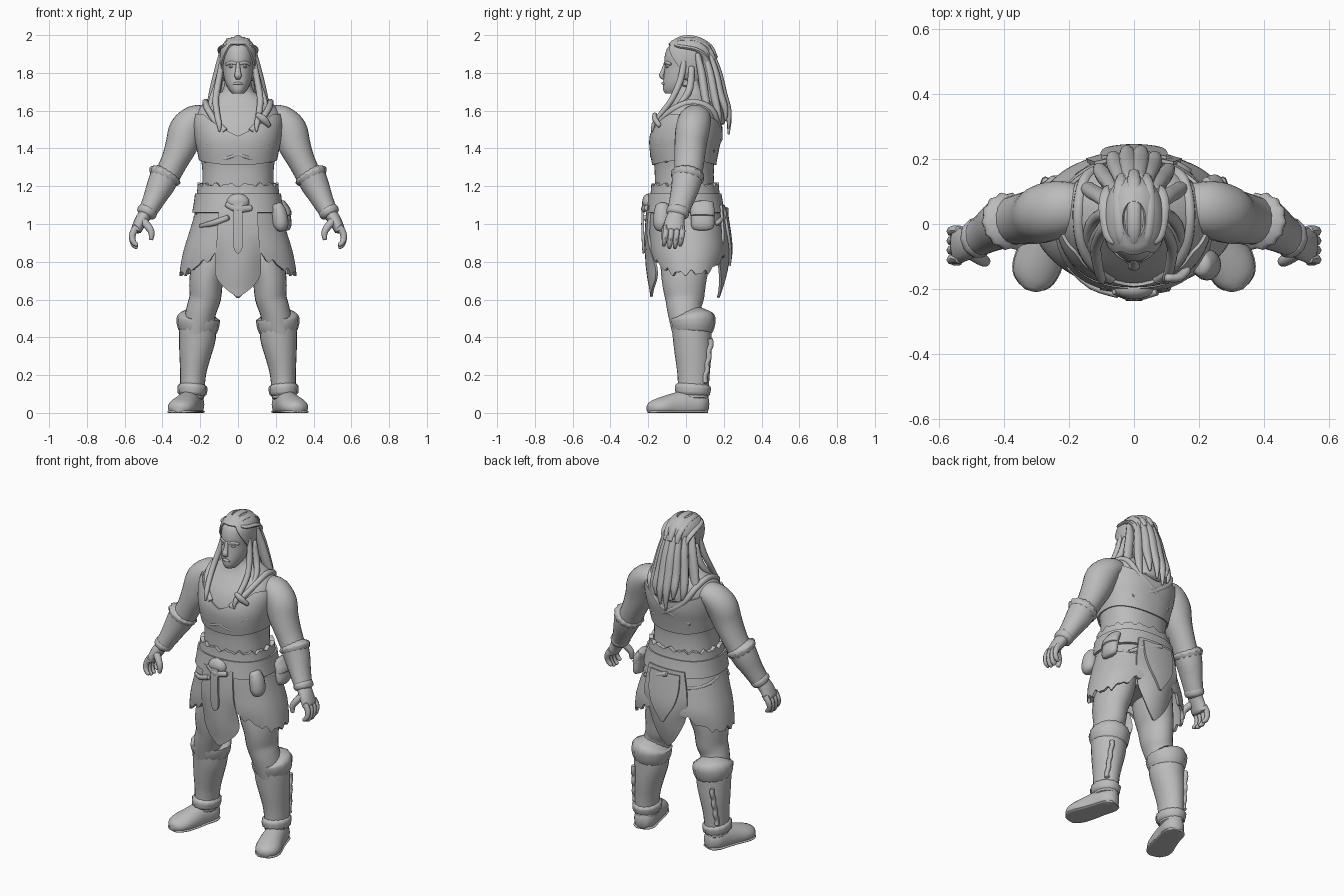
import bpy, bmesh, math
from math import sin, cos, pi, radians
from mathutils import Vector

grey = bpy.data.materials.new("stone_grey")
grey.diffuse_color = (0.5, 0.5, 0.5, 1)


def finish(name, verts, faces, mirror=False, thick=0, angle=50):
    me = bpy.data.meshes.new(name)
    me.from_pydata([tuple(v) for v in verts], [], faces)
    ob = bpy.data.objects.new(name, me)
    bpy.context.collection.objects.link(ob)
    me.materials.append(grey)
    if thick:
        mod = ob.modifiers.new("thickness", 'SOLIDIFY')
        mod.thickness, mod.offset = thick, 0
    if mirror:
        ob.modifiers.new("mirror", 'MIRROR').use_mirror_merge = False
    bpy.ops.object.select_all(action='DESELECT')
    bpy.context.view_layer.objects.active = ob
    ob.select_set(True)
    bpy.ops.object.convert(target='MESH')
    bm = bmesh.new()
    bm.from_mesh(ob.data)
    bmesh.ops.recalc_face_normals(bm, faces=bm.faces)
    bm.to_mesh(ob.data)
    bm.free()
    bpy.ops.object.shade_smooth_by_angle(angle=radians(angle))
    return ob


def spline(P, i, t):
    a, b, c, d = P[max(i - 1, 0)], P[i], P[i + 1], P[min(i + 2, len(P) - 1)]
    return [0.5 * (2*q + (r - p)*t + (2*p - 5*q + 4*r - s)*t*t + (3*q - p - 3*r + s)*t**3)
            for p, q, r, s in zip(a, b, c, d)]


def grid(rows, cols, closed):
    n = cols if closed else cols - 1
    return [(r*cols + c, r*cols + (c+1) % cols, (r+1)*cols + (c+1) % cols, (r+1)*cols + c)
            for r in range(rows - 1) for c in range(n)]


def tube(name, pts, ref=(0, 1, 0), mirror=False, sides=16, steps=3, jag=0, floor=False):
    """Smooth loft through (x, y, z, radius_u, radius_v); radius_v lies along ref."""
    P = [spline(pts, i, k/steps) for i in range(len(pts) - 1) for k in range(steps)] + [pts[-1]]
    C = [Vector(p[:3]) for p in P]
    T = [(C[min(i+1, len(C)-1)] - C[max(i-1, 0)]).normalized() for i in range(len(C))]
    rings = [(C[i], T[i], max(P[i][3], .002), max(P[i][4], .002)) for i in range(len(C))]
    c, t, u, v = rings[0]
    d, s, w, x = rings[-1]
    rings = [(c - t*min(u, v)*.3, t, u*.6, v*.6)] + rings + [(d + s*min(w, x)*.3, s, w*.6, x*.6)]
    verts = []
    for c, t, ru, rv in rings:
        vv = (Vector(ref) - t*t.dot(Vector(ref))).normalized()
        uu = vv.cross(t)
        for k in range(sides):
            a, j = 2*pi*k/sides, 1 + jag*(-1)**k
            p = c + uu*(ru*j*cos(a)) + vv*(rv*j*sin(a))
            if floor:
                p.z = max(p.z, 0)
            verts.append(p)
    n = len(rings)
    faces = grid(n, sides, True) + [tuple(range(sides)), tuple(range((n-1)*sides, n*sides))]
    return finish(name, verts, faces, mirror)


def skin(table, power=2.3):
    """Surface function from rows (z, half_width, y_front, y_back)."""
    def at(z, a, off=0):
        z = min(max(z, table[0][0]), table[-1][0])
        i = max(k for k in range(len(table) - 1) if table[k][0] <= z)
        t = (z - table[i][0]) / (table[i+1][0] - table[i][0])
        _, rx, yf, yb = spline(table, i, t)
        sp = lambda q: math.copysign(abs(q)**(2/power), q)
        return Vector(((rx + off)*sp(cos(a)), (yf + yb)/2 + ((yb - yf)/2 + off)*sp(sin(a)), z))
    return at


def shell(name, surf, lo, hi, off=0, thick=0, cols=72, rows=12, capped=False):
    verts = []
    for r in range(rows):
        for c in range(cols):
            a = 2*pi*c/cols
            l, h = (f(a) if callable(f) else f for f in (lo, hi))
            verts.append(surf(l + (h - l)*r/(rows - 1), a, off))
    faces = grid(rows, cols, True)
    if capped:
        faces += [tuple(range(cols)), tuple(range((rows-1)*cols, rows*cols))]
    return finish(name, verts, faces, thick=thick)


def strap(name, surf, pts, r=.018, off=-.006, mirror=False):
    P = [tuple(surf(z, radians(a), off)) + (r, r) for a, z in pts]
    return tube(name, P, ref=(.3, .2, 1), mirror=mirror, sides=8)


def flap(name, rows, bend=.02, thick=.014):
    """Hanging cloth from rows (z, half_width, y); its sides bend inward towards the bottom."""
    R = [spline(rows, i, k/3) for i in range(len(rows)-1) for k in range(3)] + [rows[-1]]
    verts = []
    for z, w, y in R:
        b = math.copysign(.015 + bend*min(1, max(0, (.93 - z)/.15)), y)
        verts += [(w*(c/4 - 1), y - b*(w/.12)**2*(c/4 - 1)**2, z) for c in range(9)]
    return finish(name, verts, grid(len(R), 9, False), thick=thick)


def ball(name, c, r, mirror=False):
    bm = bmesh.new()
    bmesh.ops.create_uvsphere(bm, u_segments=16, v_segments=10, radius=1)
    V = [[c[i] + v.co[i]*r[i] for i in range(3)] for v in bm.verts]
    F = [[v.index for v in f.verts] for f in bm.faces]
    bm.free()
    return finish(name, V, F, mirror)


# Torso and neck
body = skin([(.84, .17, -.10, .12), (.95, .205, -.15, .16), (1.1, .2, -.16, .165),
             (1.2, .19, -.165, .15), (1.3, .19, -.167, .148), (1.4, .208, -.182, .165),
             (1.47, .222, -.18, .18), (1.55, .228, -.15, .18), (1.61, .21, -.105, .168),
             (1.655, .16, -.07, .14), (1.7, .085, -.055, .1), (1.8, .065, -.05, .08)])
shell("torso", body, .84, 1.8, rows=40, cols=48, capped=True)

# Chest garment with V neckline, straps and clasp
front = lambda a: abs((a + pi/2 + pi) % (2*pi) - pi)
shell("chest_garment", body, lambda a: 1.325 + .012*cos(2*a),
      lambda a: 1.465 + .115*min(1, front(a)/.85) - .07*max(0, front(a) - 2)/1.14, off=.006, thick=.01)
strap("chest_wrap", body, [(-150, 1.42), (-125, 1.42), (-90, 1.37), (-70, 1.345), (-30, 1.335)], .01, .002, True)
strap("shoulder_strap", body, [(-75, 1.49), (-60, 1.55), (-42, 1.61), (0, 1.645), (45, 1.61), (65, 1.53),
                               (90, 1.45), (125, 1.39)], .018, -.002, True)
tube("strap_clasp", [(.1, -.165, 1.58, .012, .012), (.135, -.165, 1.555, .02, .014), (.165, -.14, 1.52, .012, .012)])

# Head and face
head = skin([(1.69, .03, -.11, -.02), (1.705, .045, -.12, .02), (1.74, .064, -.122, .07),
             (1.78, .075, -.118, .1), (1.83, .081, -.113, .125), (1.88, .084, -.114, .135),
             (1.93, .079, -.1, .125), (1.965, .058, -.068, .1), (1.985, .025, -.03, .06)], 2.1)
shell("head", head, 1.69, 1.985, rows=32, cols=40, capped=True)
tube("nose", [(0, -.11, 1.855, .009, .007), (0, -.121, 1.81, .014, .012),
              (0, -.13, 1.785, .019, .014), (0, -.118, 1.77, .013, .008)], sides=10)
tube("brow", [(.008, -.109, 1.848, .007, .009), (.035, -.104, 1.855, .007, .009), (.062, -.08, 1.845, .006, .008)],
     ref=(0, 0, 1), mirror=True, sides=8)
ball("eye", (.033, -.096, 1.832), (.015, .012, .006), True)
tube("lips", [(-.024, -.113, 1.743, .005, .005), (0, -.122, 1.745, .008, .008), (.024, -.113, 1.743, .005, .005)],
     ref=(0, 0, 1), sides=8)
tube("ear", [(.08, -.005, 1.84, .008, .016), (.088, .0, 1.81, .009, .02), (.08, -.01, 1.775, .006, .01)], mirror=True)
tube("earring", [(.092, -.005 + .018*sin(k*pi/4), 1.75 + .02*cos(k*pi/4), .004, .004) for k in range(9)],
     ref=(1, 0, 0), mirror=True, sides=6)

# Hair: scalp, braided ridges, back mass, loose locks, front braids
shell("scalp_hair", head, lambda a: 1.95 - .19*max(0, min(1, (front(a) - .5)/1.2)), 1.985, off=.008, thick=.01)
for k in range(5):
    t = k/2 - 1
    tube(f"scalp_braid_{k}", [(.058*t, -.085 + .03*t*t, 1.947, .012, .008), (.076*t, -.03, 1.984 - .045*t*t, .02, .011),
                              (.088*t, .05, 1.985 - .06*t*t, .021, .011), (.08*t, .125 - .03*t*t, 1.942 - .05*t*t, .021, .014),
                              (.07*t, .155 - .05*t*t, 1.88 - .03*t*t, .018, .015)], ref=(0, 0, 1), sides=10)
tube("back_hair", [(0, .09, 1.88, .075, .05), (0, .115, 1.75, .1, .065), (0, .15, 1.62, .105, .05), (0, .185, 1.53, .085, .025)])
for k in range(8):
    t, e = k/3.5 - 1, .03*(k % 3)
    q = t*t
    tube(f"hair_lock_{k}", [(.08*t, .14 - .08*q, 1.9, .022, .015), (.1*t, .172 - .09*q, 1.8, .029, .022),
                            (.125*t, .198 - .1*q, 1.69, .03, .023), (.148*t, .228 - .11*q, 1.58 + e/2, .021, .017),
                            (.135*t, .228 - .1*q, 1.475 + e + .07*q, .006, .006)], sides=10)
tube("front_braid", [(.085, -.01, 1.86, .014, .016), (.102, -.03, 1.76, .017, .018), (.118, -.075, 1.66, .017, .016),
                     (.11, -.135, 1.58, .016, .014), (.1, -.17, 1.53, .014, .012), (.098, -.18, 1.49, .005, .005)],
     mirror=True, sides=10)
tube("side_braid", [(.09, .03, 1.83, .014, .016), (.115, .02, 1.72, .018, .02), (.14, -.02, 1.65, .016, .016),
                    (.145, -.09, 1.585, .007, .007)], mirror=True, sides=10)

# Arms, forearm guards and hands
tube("arm", [(.17, .055, 1.565, .06, .07), (.225, .048, 1.555, .076, .086), (.272, .035, 1.5, .092, .09),
             (.298, .024, 1.42, .086, .085), (.333, .018, 1.34, .073, .08), (.365, .012, 1.275, .068, .075),
             (.41, 0, 1.19, .066, .07), (.485, -.045, 1.06, .04, .05)], mirror=True, sides=24)
tube("forearm_guard", [(.386, .008, 1.255, .078, .082), (.412, -.002, 1.2, .072, .076),
                       (.45, -.025, 1.12, .057, .064), (.487, -.047, 1.05, .047, .056)], mirror=True, sides=24)
tube("guard_fur", [(.38, .01, 1.268, .08, .084), (.386, .008, 1.257, .088, .088), (.395, .004, 1.24, .08, .082)],
     mirror=True, sides=28, jag=.04)
tube("wrist_trim", [(.474, -.04, 1.078, .05, .058), (.481, -.043, 1.065, .054, .062), (.489, -.047, 1.05, .05, .058)],
     mirror=True, sides=20, jag=.02)
tube("palm", [(.488, -.047, 1.055, .036, .047), (.515, -.06, 1.015, .034, .052), (.54, -.065, .965, .028, .058)], mirror=True)
for k in range(4):
    y = -.107 + .029*k
    b = .012*(k in (1, 2))
    tube(f"finger_{k}", [(.535, y, .985, .02, .015), (.555, y, .955, .018, .016), (.56, y - .004, .925 - b/2, .016, .014),
                         (.55, y - .008, .9 - b, .014, .013), (.534, y - .01, .888 - b, .01, .01)], mirror=True, sides=8)
tube("thumb", [(.505, -.085, 1.02, .022, .022), (.475, -.105, .985, .02, .02), (.458, -.115, .955, .017, .017),
               (.46, -.118, .918, .011, .011)], mirror=True, sides=10)

# Legs, boots and feet
tube("leg", [(.12, .01, .95, .1, .13), (.145, -.005, .8, .1, .13), (.168, -.01, .7, .09, .118), (.174, -.008, .61, .084, .104),
             (.195, -.008, .54, .08, .09), (.22, .02, .42, .08, .09)], mirror=True, sides=24)
tube("boot_shaft", [(.212, .03, .49, .095, .108), (.215, .033, .4, .098, .103), (.228, .038, .3, .083, .096),
                    (.238, .04, .2, .068, .085), (.243, .038, .08, .064, .08)], mirror=True, sides=24)
tube("boot_cuff", [(.208, .033, .515, .095, .1), (.21, .035, .5, .112, .119), (.212, .035, .46, .11, .115),
                   (.215, .034, .43, .1, .105)], mirror=True, sides=32, jag=.02)
tube("ankle_fur", [(.24, .038, .15, .066, .084), (.241, .037, .135, .078, .095), (.243, .035, .1, .074, .09)],
     mirror=True, sides=28, jag=.03)
tube("boot_seam", [(.285 - .002*k, .098 + .005*k + .004*(-1)**k, .16 + .033*k, .013, .014) for k in range(8)],
     mirror=True, sides=8)
foot = [(.228, .105, .045, .04, .055), (.238, .07, .045, .062, .07), (.258, 0, .04, .064, .08), (.278, -.07, .035, .07, .068),
        (.299, -.13, .03, .073, .054), (.309, -.172, .025, .06, .042), (.315, -.195, .022, .036, .03)]
tube("foot", foot, ref=(0, 0, 1), mirror=True, floor=True, sides=24)
tube("sole", [(x, y, .006, u + .003, .014) for x, y, z, u, v in foot], ref=(0, 0, 1), mirror=True, floor=True, sides=24)

# Skirt, hanging flaps, belt and waist fur
hips = skin([(.68, .302, -.14, .165), (.75, .3, -.165, .19), (.85, .282, -.187, .21), (.95, .252, -.19, .2),
             (1.05, .222, -.19, .185), (1.16, .205, -.175, .165), (1.24, .2, -.17, .16)])
shell("skirt", hips, lambda a: .9 - .16*min(1, 1.1*abs(cos(a))) + .011*sin(19*a) + .007*sin(31*a), 1.19,
      thick=.016, cols=144, rows=16)
flap("front_flap", [(1.1, .1, -.2), (.95, .108, -.212), (.8, .118, -.208), (.72, .112, -.199), (.66, .065, -.188), (.615, .006, -.182)], .035)
flap("back_flap", [(1.1, .12, .2), (.95, .145, .217), (.85, .135, .226), (.75, .1, .213), (.66, .05, .188), (.61, .006, .17)], .035)
flap("back_overlay", [(1.08, .1, .212), (.98, .1, .228), (.9, .08, .238), (.84, .045, .238), (.78, .006, .23)], .01)
shell("belt", hips, 1.06, 1.16, off=.014, thick=.018, rows=5)
shell("waist_fur", hips, 1.15, lambda a: 1.208 + .007*sin(17*a) + .005*sin(29*a), off=.001, thick=.024, cols=120, rows=6)
ball("buckle", (.0, -.2, 1.115), (.06, .032, .046))
tube("buckle_knot", [(-.06, -.205, 1.105, .016, .012), (0, -.226, 1.08, .02, .012), (.07, -.208, 1.085, .016, .012)], sides=10)
flap("belt_tail", [(1.11, .024, -.226), (1, .024, -.23), (.88, .024, -.226), (.845, .004, -.222)], 0)

# Pouches, sheath and knife on the belt
tube("front_pouch", [(.205, -.125, 1.1, .03, .035), (.218, -.125, 1.06, .04, .046), (.226, -.125, 1.0, .042, .048),
                     (.224, -.12, .975, .03, .036)])
tube("side_pouch", [(.222, .085, 1.105, .022, .055), (.242, .088, 1.07, .03, .06), (.254, .088, 1.0, .03, .062), (.25, .088, .975, .022, .052)])
tube("pouch_cover", [(.224, .085, 1.11, .026, .06), (.246, .088, 1.07, .033, .064), (.252, .088, 1.045, .033, .064)])
tube("knife", [(-.2, -.13, .99, .009, .01), (-.13, -.19, 1.005, .016, .012), (-.05, -.216, 1.035, .014, .012)], sides=10)
tube("back_sheath", [(.17, .16, 1.0, .01, .012), (.08, .203, 1.04, .018, .014), (-.02, .213, 1.075, .016, .014)], sides=10)
strap("hip_sash", hips, [(-20, 1.06), (20, 1.02), (60, 1.0), (90, 1.03)], .011, .004, True)
